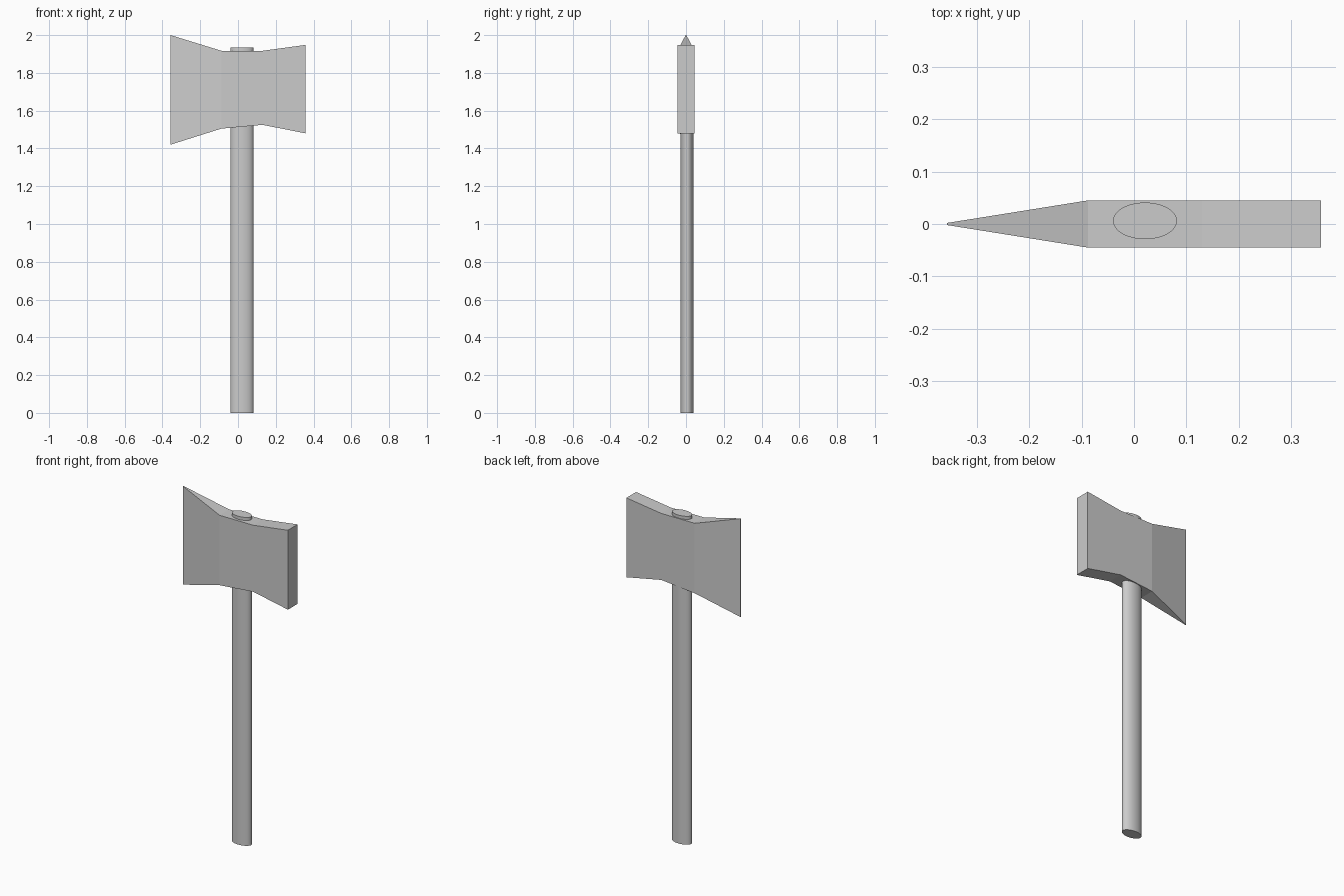
import bpy
import bmesh
import math

if "Cube" in bpy.data.objects:
    bpy.data.objects.remove(bpy.data.objects["Cube"], do_unlink=True)

# One plain grey for the whole axe
grey = bpy.data.materials.new("plain_grey")
grey.use_nodes = True
grey.diffuse_color = (0.6, 0.6, 0.6, 1)
grey.node_tree.nodes["Principled BSDF"].inputs["Base Color"].default_value = grey.diffuse_color

# Axe head: cross-sections from cutting edge to poll (x, bottom, top, half thickness)
sections = [
    (-0.357, 1.42, 2.0, 0.002),
    (-0.088, 1.505, 1.917, 0.045),
    (0.13, 1.525, 1.917, 0.045),
    (0.357, 1.48, 1.948, 0.045),
]
bm = bmesh.new()
rings = []
for x, low, high, half in sections:
    corners = [(-half, low), (half, low), (half, high), (-half, high)]
    rings.append([bm.verts.new((x, y, z)) for y, z in corners])
for a, b in zip(rings, rings[1:]):
    for i in range(4):
        j = (i + 1) % 4
        bm.faces.new((a[i], a[j], b[j], b[i]))
bm.faces.new(rings[0])
bm.faces.new(rings[-1])
bmesh.ops.recalc_face_normals(bm, faces=bm.faces)
mesh = bpy.data.meshes.new("axe_head")
bm.to_mesh(mesh)
bm.free()
mesh.materials.append(grey)
head = bpy.data.objects.new("axe_head", mesh)
bpy.context.collection.objects.link(head)

# Oval handle, passing through the head
length = 1.935
bpy.ops.mesh.primitive_cylinder_add(vertices=64, radius=1, depth=length,
                                    location=(0.021, 0.006, length / 2))
handle = bpy.context.object
handle.name = "handle"
handle.scale = (0.061, 0.035, 1)
bpy.ops.object.transform_apply(location=False, rotation=False, scale=True)
handle.data.materials.append(grey)
bpy.ops.object.shade_smooth_by_angle(angle=math.radians(30))
